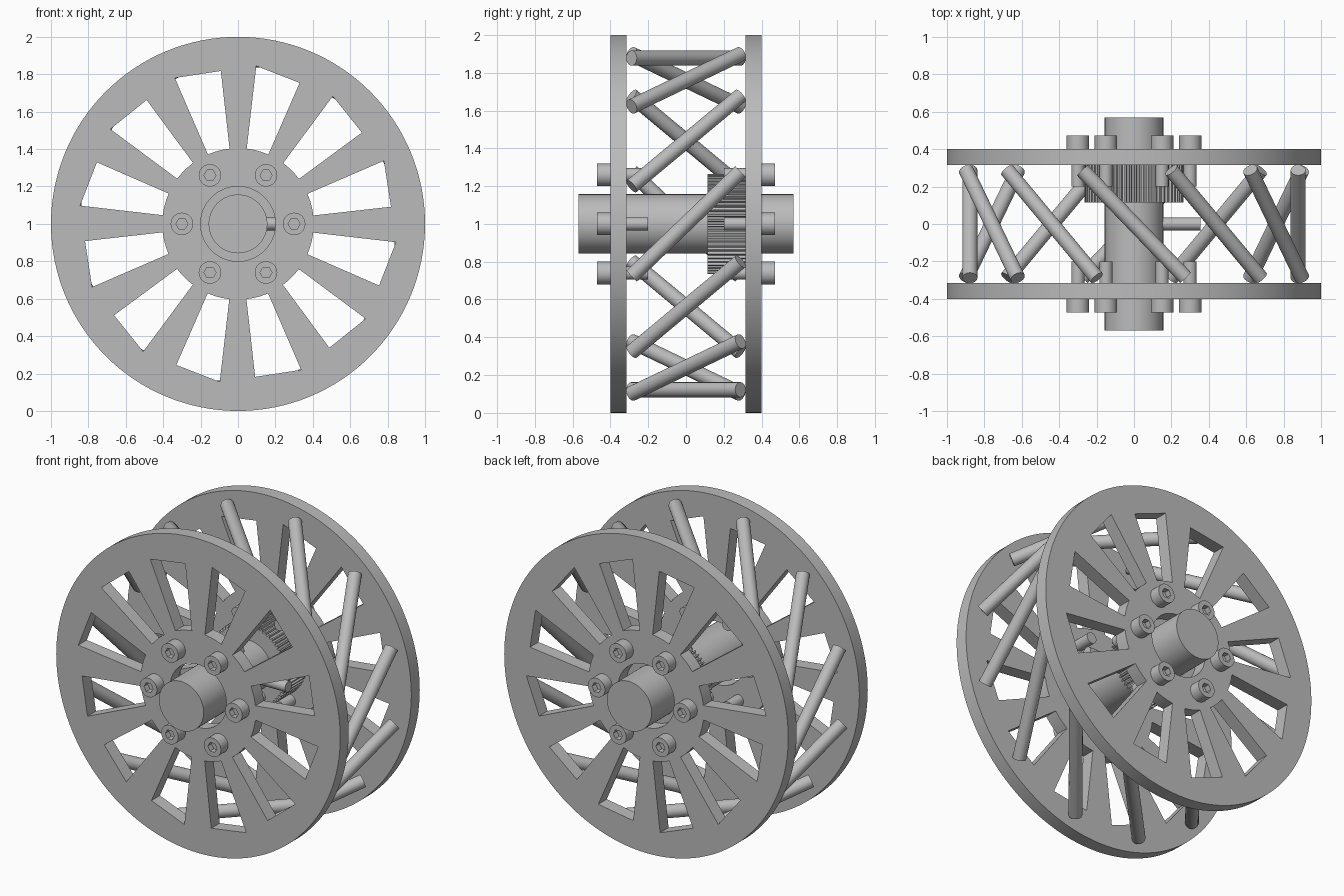
import bpy
from math import sin, cos, radians, pi
from mathutils import Vector

if "Cube" in bpy.data.objects:
    bpy.data.objects.remove(bpy.data.objects["Cube"], do_unlink=True)

CENTRE = Vector((0, 0, 1))
grey = bpy.data.materials.new("plain_grey")
grey.use_nodes = True
grey.diffuse_color = (0.5, 0.5, 0.5, 1)
grey.node_tree.nodes["Principled BSDF"].inputs["Base Color"].default_value = (0.5, 0.5, 0.5, 1)


def polar(r, deg):
    return r * cos(radians(deg)), r * sin(radians(deg))


def ring(r, sides, at=(0, 0)):
    points = [polar(r, 360 * i / sides) for i in range(sides)]
    return [(at[0] + x, at[1] + y) for x, y in points]


def finish(obj, name):
    obj.name = obj.data.name = name
    obj.data.materials.clear()
    obj.data.materials.append(grey)
    bpy.ops.object.select_all(action='DESELECT')
    obj.select_set(True)
    bpy.context.view_layer.objects.active = obj
    bpy.ops.object.shade_smooth_by_angle(angle=radians(30))
    return obj


def plate(name, loops, y0, y1):
    """Extrude x/z outlines along y; inner outlines become holes."""
    curve = bpy.data.curves.new(name, 'CURVE')
    curve.dimensions = '2D'
    curve.fill_mode = 'BOTH'
    curve.extrude = abs(y1 - y0) / 2
    for loop in loops:
        spline = curve.splines.new('POLY')
        spline.points.add(len(loop) - 1)
        for point, (x, y) in zip(spline.points, loop):
            point.co = (x, y, 0, 1)
        spline.use_cyclic_u = True
    obj = bpy.data.objects.new(name, curve)
    bpy.context.collection.objects.link(obj)
    obj.location = CENTRE + Vector((0, (y0 + y1) / 2, 0))
    obj.rotation_euler.x = pi / 2
    bpy.ops.object.select_all(action='DESELECT')
    obj.select_set(True)
    bpy.context.view_layer.objects.active = obj
    bpy.ops.object.convert(target='MESH')
    return finish(bpy.context.object, name)


def rod(name, a, b, radius, sides=32):
    """Cylinder between two points given relative to the wheel centre."""
    a, b = Vector(a), Vector(b)
    bpy.ops.mesh.primitive_cylinder_add(
        vertices=sides, radius=radius, depth=(b - a).length,
        location=CENTRE + (a + b) / 2,
        rotation=(b - a).to_track_quat('Z', 'Y').to_euler())
    return finish(bpy.context.object, name)


# Wheel discs with twelve slanted windows and a hub hole
windows = []
for k in range(12):
    turn = 30 * k
    inner = [polar(0.405, turn + a) for a in (66.4, 72, 77.7, 83.4)]
    outer = [polar(0.85, turn + 83.4), polar(0.823, turn + 66.4)]
    windows.append(inner + outer)
disc_outline = [ring(1, 128), ring(0.2, 64)] + windows

for side, s in (("front", -1), ("back", 1)):
    plate(side + "_disc", disc_outline, s * 0.315, s * 0.4)
    # Socket bolts around the hub
    for k in range(6):
        x, z = polar(0.3, 60 * k)
        plate(side + "_bolt_head", [ring(0.06, 32, (x, z)), ring(0.032, 6, (x, z))],
              s * 0.4, s * 0.472)
        rod(side + "_bolt_shank", (x, s * 0.2, z), (x, s * 0.435, z), 0.035, 24)

# Slanted cross rods joining the discs
for k in range(12):
    xb, zb = polar(0.92, 107.5 + 30 * k)
    xf, zf = polar(0.92, 72.5 + 30 * k)
    rod("cross_rod", (xf, -0.288, zf), (xb, 0.288, zb), 0.04)

# Axle with its side pin
rod("axle", (0, -0.57, 0), (0, 0.57, 0), 0.157, 64)
rod("axle_pin", (0.1, 0, 0), (0.355, 0, 0), 0.034, 24)

# Toothed gear beside the back disc
TEETH = 60
teeth = []
for k in range(TEETH):
    for r, step in ((0.248, 0), (0.248, 0.4), (0.265, 0.55), (0.265, 0.85)):
        teeth.append(polar(r, 360 * (k + step) / TEETH))
plate("gear", [teeth, ring(0.15, 48)], 0.115, 0.315)
